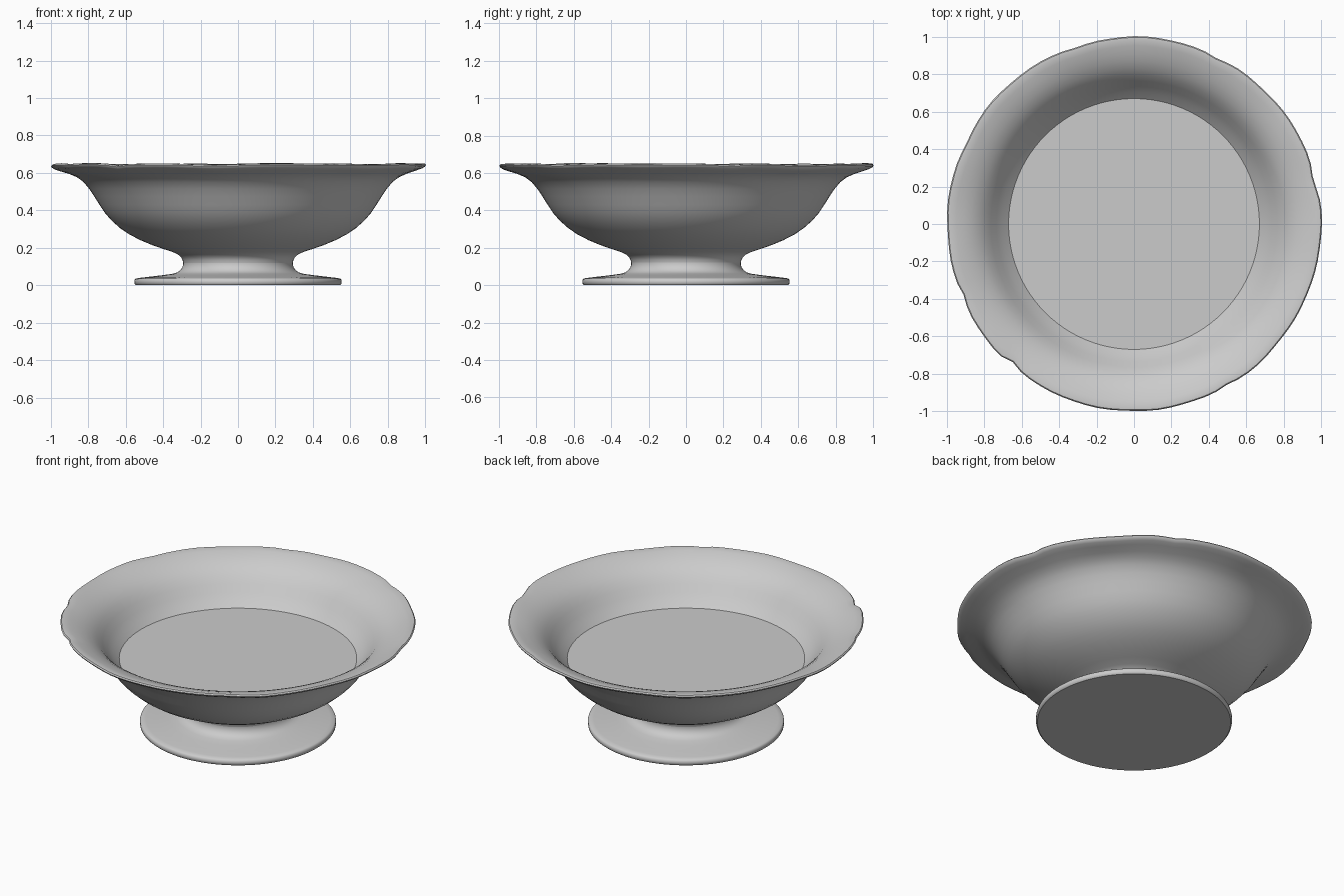
import bpy, bmesh, math, random

if "Cube" in bpy.data.objects:
    bpy.data.objects.remove(bpy.data.objects["Cube"])

random.seed(4)
SEGMENTS = 96

stone = bpy.data.materials.new("pale_grey")
stone.diffuse_color = (0.6, 0.6, 0.6, 1.0)
stone.use_nodes = True
stone.node_tree.nodes["Principled BSDF"].inputs["Base Color"].default_value = stone.diffuse_color

# Uneven, worn rim: a few gentle waves plus chips (angle in degrees, width, depth)
waves = [(n, random.uniform(0, 6.28)) for n in (3, 5, 8, 13, 21)]
chips = [(229, 3, 0.022), (203, 3, 0.012), (14, 4, 0.012), (63, 3, 0.008),
         (108, 4, 0.008), (300, 3, 0.008), (155, 4, 0.006)]


def wear(angle):
    """Radial and vertical offset of the rim at an angle."""
    dr = sum(math.sin(n * angle + p) for n, p in waves) * 0.0012
    dz = sum(math.sin(n * angle + 2 * p) for n, p in waves[:4]) * 0.0016
    for deg, width, depth in chips:
        d = (math.degrees(angle) - deg + 180) % 360 - 180
        fall = math.exp(-(d / width) ** 2)
        dr -= depth * fall
        dz -= 0.4 * depth * fall
    return dr, dz


def lathe(name, profile, cap_start=False, cap_end=False, worn=False):
    """Revolve a profile of (radius, height) points around z."""
    bm = bmesh.new()
    rings = []
    for r, z in profile:
        ring = []
        for i in range(SEGMENTS):
            a = 2 * math.pi * i / SEGMENTS
            dr, dz = wear(a) if worn else (0, 0)
            # wear fades in towards the lip
            w = min(max((r - 0.86) / 0.12, 0), 1)
            ring.append(bm.verts.new(((r + dr * w) * math.cos(a),
                                      (r + dr * w) * math.sin(a), z + dz * w)))
        rings.append(ring)
    for a, b in zip(rings, rings[1:]):
        for i in range(SEGMENTS):
            j = (i + 1) % SEGMENTS
            bm.faces.new((a[i], a[j], b[j], b[i]))
    if cap_start:
        bm.faces.new(rings[0][::-1])
    if cap_end:
        bm.faces.new(rings[-1])
    mesh = bpy.data.meshes.new(name)
    bm.to_mesh(mesh)
    bm.free()
    mesh.materials.append(stone)
    ob = bpy.data.objects.new(name, mesh)
    bpy.context.collection.objects.link(ob)
    bpy.ops.object.select_all(action='DESELECT')
    ob.select_set(True)
    bpy.context.view_layer.objects.active = ob
    bpy.ops.object.shade_smooth_by_angle(angle=math.radians(40))
    return ob


# Foot: flat disc base, sloping top and narrow neck
lathe("foot", [
    (0.545, 0.0), (0.552, 0.006), (0.554, 0.018), (0.552, 0.030), (0.545, 0.036),
    (0.52, 0.040), (0.46, 0.047), (0.40, 0.054), (0.35, 0.061), (0.325, 0.068),
    (0.308, 0.080), (0.298, 0.095), (0.293, 0.110), (0.293, 0.120)], cap_start=True)

# Bowl: outer wall, flared lip, inner wall and flat floor
lathe("bowl", [
    (0.293, 0.120), (0.296, 0.135), (0.305, 0.150), (0.322, 0.165), (0.35, 0.178),
    (0.40, 0.194), (0.46, 0.215), (0.52, 0.240), (0.58, 0.271), (0.63, 0.305),
    (0.675, 0.345), (0.71, 0.385), (0.74, 0.430), (0.768, 0.475), (0.795, 0.515),
    (0.825, 0.551), (0.86, 0.577), (0.90, 0.595), (0.95, 0.612), (0.98, 0.623),
    (0.995, 0.632), (1.0, 0.641), (0.994, 0.648), (0.98, 0.649), (0.95, 0.642),
    (0.91, 0.629), (0.87, 0.612), (0.83, 0.588), (0.795, 0.558), (0.765, 0.522),
    (0.735, 0.482), (0.705, 0.446), (0.67, 0.412)], cap_end=True, worn=True)
